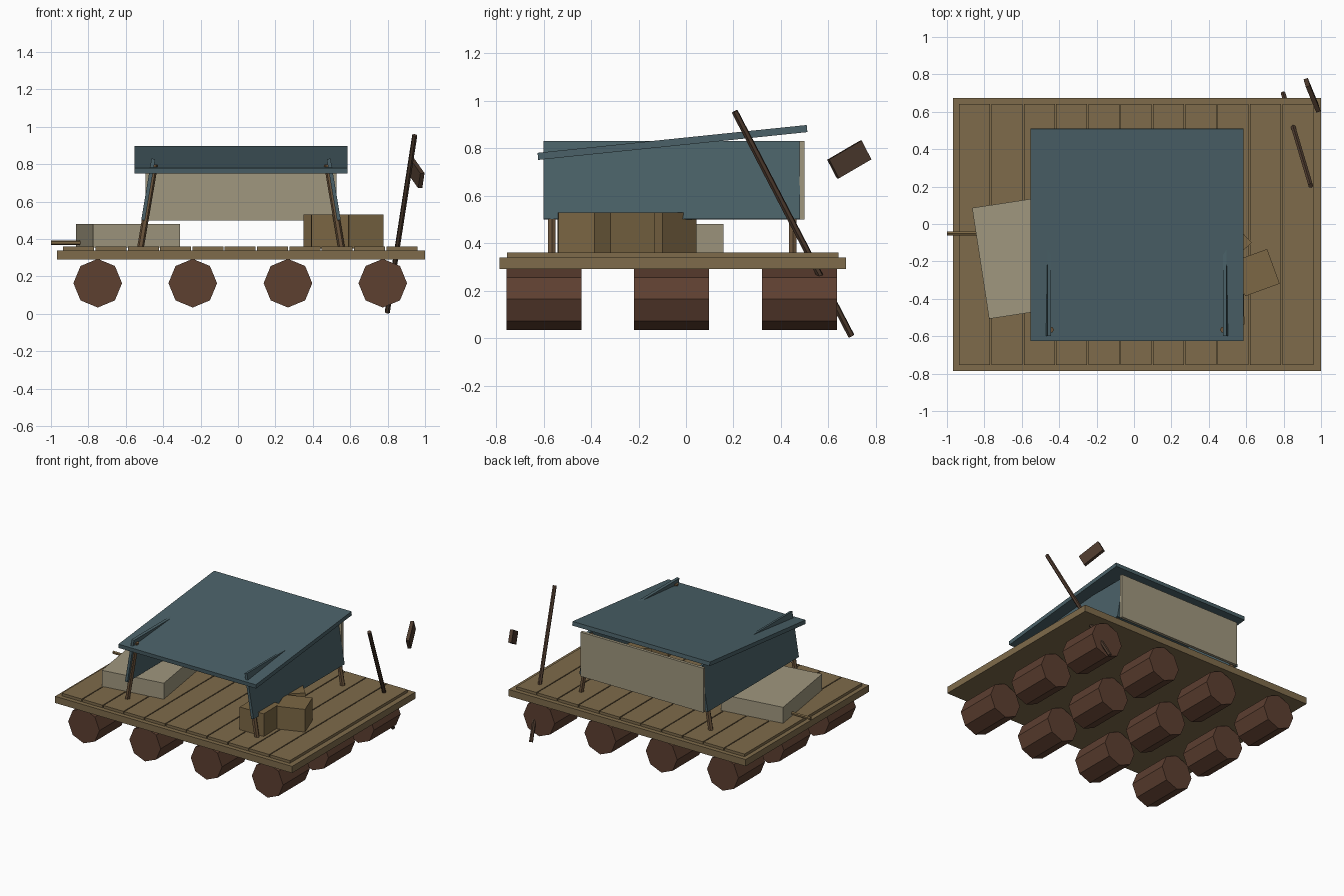
import bpy
from math import radians, pi
from mathutils import Vector, Matrix

if "Cube" in bpy.data.objects:
    bpy.data.objects.remove(bpy.data.objects["Cube"])

CX, CY = 0.016, -0.056   # centre of the raft deck


def material(name, rgb):
    m = bpy.data.materials.new(name)
    m.diffuse_color = (*rgb, 1)
    m.use_nodes = True
    m.node_tree.nodes["Principled BSDF"].inputs["Base Color"].default_value = m.diffuse_color
    return m


WOOD = material("deck_wood", (0.21, 0.147, 0.07))
DARK = material("dark_wood", (0.075, 0.043, 0.027))
POST = material("post_wood", (0.15, 0.09, 0.045))
BARREL = material("barrel_brown", (0.11, 0.05, 0.03))
CLOTH = material("blue_cloth", (0.069, 0.12, 0.138))
BEIGE = material("beige_cloth", (0.35, 0.31, 0.21))
CRATE = material("crate_wood", (0.2, 0.135, 0.058))


def box(name, centre, size, mat, rot=(0, 0, 0)):
    bpy.ops.mesh.primitive_cube_add(size=1, location=centre,
                                    rotation=[radians(a) for a in rot])
    ob = bpy.context.object
    ob.name = name
    ob.scale = size
    ob.data.materials.append(mat)
    return ob


def rod(name, a, b, radius, mat, sides=6, spin=0):
    a, b = Vector(a), Vector(b)
    bpy.ops.mesh.primitive_cylinder_add(vertices=sides, radius=radius,
                                        depth=(b - a).length)
    ob = bpy.context.object
    ob.name = name
    ob.data.transform(Matrix.Rotation(spin, 4, 'Z'))
    ob.location = (a + b) / 2
    ob.rotation_euler = (b - a).to_track_quat('Z', 'Y').to_euler()
    ob.data.materials.append(mat)
    return ob


# Deck frame and planks
box("deck_frame", (CX, CY, 0.315), (1.966, 1.46, 0.05), WOOD)
N, X0, X1 = 11, -0.938, 0.962
W = (X1 - X0) / N
for i in range(N):
    box(f"plank_{i + 1}", (X0 + W * (i + 0.5), CY, 0.349),
        (W - 0.007, 1.395, 0.022), WOOD)

# Floating barrels: four columns, three rows, corner pointing up
for x in (-0.75, -0.242, 0.267, 0.774):
    for y in (-0.598, -0.061, 0.478):
        rod("barrel", (x, y - 0.158, 0.164), (x, y + 0.158, 0.164),
            0.13, BARREL, 8)

# Shelter: leaning posts and side cloths
for name, s in (("left", -1), ("right", 1)):
    for end, y, top in (("front", -0.565, 0.80), ("back", 0.45, 0.815)):
        lean = 0.17 * (top - 0.35)
        rod(f"{end}_{name}_post", (CX + s * 0.538, y, 0.35),
            (CX + s * (0.538 - lean), y, top), 0.018, POST)
    box(f"{name}_side_cloth", (CX + s * 0.496, -0.06, 0.665),
        (0.02, 1.08, 0.333), CLOTH, (0, -s * 9.5, 0))

# Shelter: back cloth and sloping roof
box("back_cloth", (CX, 0.489, 0.665), (1.02, 0.022, 0.332), BEIGE)
box("roof", (CX, -0.057, 0.824), (1.14, 1.14, 0.03), CLOTH, (5.9, 0, 0))

# Mattress with a stick poking out from under it
box("mattress", (-0.588, -0.175, 0.418), (0.47, 0.6, 0.124), BEIGE, (0, 0, 8.7))
rod("stick", (-1.0, -0.05, 0.38), (-0.6, -0.05, 0.38), 0.012, CRATE)

# Crates
for i, (x, y, turn) in enumerate(((0.653, -0.26, 20), (0.49, -0.095, 43),
                                  (0.49, -0.441, 1))):
    box(f"crate_{i + 1}", (x, y, 0.44), (0.197, 0.197, 0.18), CRATE, (0, 0, turn))

# Steering pole and its loose blade
low, high = Vector((0.798, 0.697, 0.008)), Vector((0.945, 0.205, 0.955))
rod("steering_pole", low, high, 0.014, DARK)
across = (high - low).normalized()
along = Vector((-0.337, 0.82, 0.47))
along = (along - along.dot(across) * across).normalized()
normal = along.cross(across)
blade = box("steering_blade", (0.952, 0.688, 0.752), (0.168, 0.09, 0.024), DARK)
blade.rotation_euler = Matrix((along, across, normal)).transposed().to_euler()
